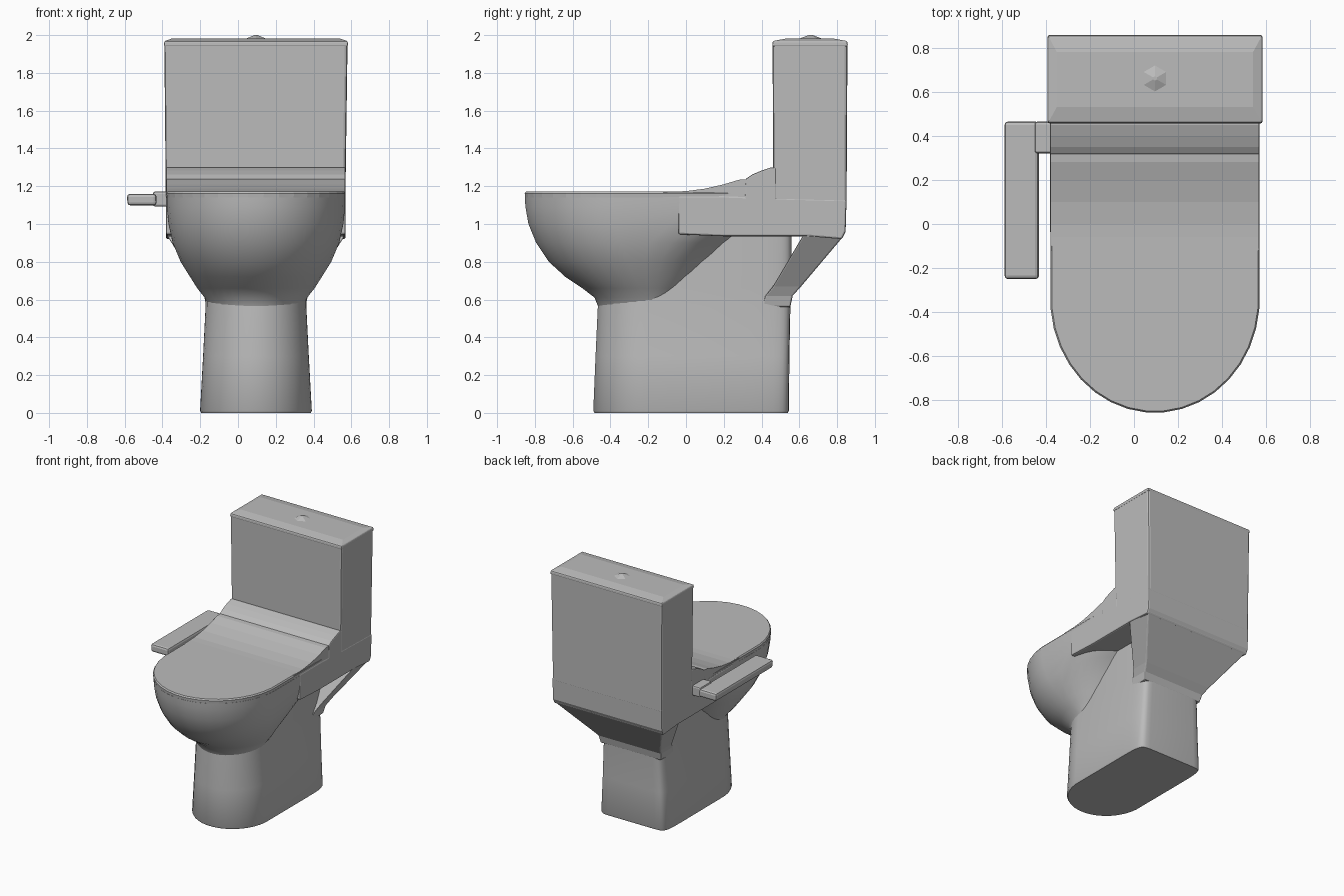
import bpy, bmesh, math

if "Cube" in bpy.data.objects:
    bpy.data.objects.remove(bpy.data.objects["Cube"])

CX = 0.095  # centre line of the body (the side arm shifts it off x = 0)

ceramic = bpy.data.materials.new("light grey ceramic")
ceramic.diffuse_color = (0.5, 0.5, 0.5, 1)
ceramic.use_nodes = True
ceramic.node_tree.nodes["Principled BSDF"].inputs["Base Color"].default_value = ceramic.diffuse_color


def finish(name, bm, bevel=0.0, smooth=None):
    bmesh.ops.recalc_face_normals(bm, faces=bm.faces)
    me = bpy.data.meshes.new(name)
    bm.to_mesh(me)
    bm.free()
    me.materials.append(ceramic)
    ob = bpy.data.objects.new(name, me)
    bpy.context.collection.objects.link(ob)
    if bevel:
        m = ob.modifiers.new("soft edges", 'BEVEL')
        m.width, m.segments, m.limit_method = bevel, 2, 'ANGLE'
        m.angle_limit = math.radians(40)
    if smooth:
        bpy.ops.object.select_all(action='DESELECT')
        ob.select_set(True)
        bpy.context.view_layer.objects.active = ob
        bpy.ops.object.shade_smooth_by_angle(angle=math.radians(smooth))
    return ob


def loft(name, rings, bevel=0.0, smooth=None):
    """Skin a stack of equal-length point rings and cap both ends."""
    bm = bmesh.new()
    vs = [[bm.verts.new(p) for p in r] for r in rings]
    n = len(rings[0])
    for a, b in zip(vs, vs[1:]):
        for i in range(n):
            j = (i + 1) % n
            bm.faces.new((a[i], a[j], b[j], b[i]))
    bm.faces.new(vs[0])
    bm.faces.new(vs[-1])
    return finish(name, bm, bevel, smooth)


def outline(z, hw, yf, yc, yb, power=2.0, n=36):
    """Elliptical front half, squarer back half (higher power = boxier)."""
    pts = []
    for i in range(n):
        t = 2 * math.pi * (i + 0.5) / n
        c, s = math.cos(t), math.sin(t)
        e = 2.0 / power if s > 0 else 1.0
        x = hw * math.copysign(abs(c) ** e, c)
        y = yc + (yb - yc) * s ** e if s > 0 else yc + (yc - yf) * s
        pts.append((CX + x, y, z))
    return pts


def rect(z, x0, x1, y0, y1):
    return [(x0, y0, z), (x1, y0, z), (x1, y1, z), (x0, y1, z)]


def side_prism(name, profile, x0, x1, bevel=0.0):
    return loft(name, [[(x, y, z) for y, z in profile] for x in (x0, x1)], bevel)


# pedestal foot, slightly waisted, flat at the back
loft("pedestal", [outline(z, hw, yf, -0.18, yb, 14) for z, hw, yf, yb in (
    (0.0, 0.29, -0.485, 0.54), (0.012, 0.296, -0.492, 0.545), (0.3, 0.28, -0.48, 0.548),
    (0.56, 0.267, -0.468, 0.553), (0.66, 0.267, -0.46, 0.56), (0.98, 0.267, -0.44, 0.56))], smooth=35)

# bowl
loft("bowl", [outline(z, hw, yf, yc, yb, p) for z, hw, yf, yc, yb, p in (
    (0.56, 0.25, -0.465, -0.19, -0.02, 2), (0.61, 0.272, -0.485, -0.2, 0.0, 2),
    (0.66, 0.312, -0.55, -0.22, 0.06, 2), (0.72, 0.35, -0.64, -0.24, 0.12, 2),
    (0.80, 0.40, -0.728, -0.27, 0.17, 2.3), (0.90, 0.442, -0.795, -0.3, 0.24, 3),
    (1.0, 0.464, -0.836, -0.32, 0.32, 5), (1.09, 0.473, -0.852, -0.33, 0.36, 8),
    (1.14, 0.474, -0.855, -0.34, 0.38, 10))], smooth=35)

# flat closed seat lid
loft("seat_lid", [outline(z, hw, yf, -0.34, 0.38, 12) for z, hw, yf in (
    (1.135, 0.472, -0.853), (1.162, 0.475, -0.856), (1.172, 0.468, -0.849))])

# rising rear of the lid and the rounded hinge cover
side_prism("lid_rise", [(-0.12, 1.13), (0.33, 1.13), (0.33, 1.238), (0.28, 1.234), (0.2, 1.21),
                        (0.1, 1.187), (0.0, 1.174), (-0.12, 1.17)], -0.378, 0.567)
side_prism("hinge_cover", [(0.31, 1.12), (0.48, 1.12), (0.48, 1.30), (0.45, 1.30), (0.40, 1.283),
                           (0.35, 1.262), (0.315, 1.238)], -0.382, 0.57, 0.008)

# deck carrying the tank
side_prism("deck", [(-0.04, 0.945), (0.2, 0.935), (0.64, 0.935), (0.825, 0.92), (0.845, 0.96),
                    (0.85, 1.13), (0.47, 1.14), (0.2, 1.15), (-0.04, 1.15)], -0.382, 0.57, 0.01)

# flared bracket between the deck and the back of the pedestal
loft("rear_flare", [rect(z, CX - hw, CX + hw, y0, y1) for z, hw, y0, y1 in (
    (0.56, 0.262, 0.40, 0.552), (0.62, 0.275, 0.42, 0.565), (0.67, 0.30, 0.46, 0.61),
    (0.94, 0.472, 0.62, 0.838))], 0.008)

# cistern tank with slightly domed lid
loft("tank", [rect(1.10, -0.382, 0.568, 0.463, 0.85), rect(1.96, -0.39, 0.58, 0.458, 0.855)], 0.015)
loft("tank_lid", [rect(1.94, -0.392, 0.583, 0.456, 0.857), rect(1.968, -0.39, 0.581, 0.458, 0.855),
                  rect(1.982, -0.35, 0.54, 0.53, 0.78)], 0.008)

# flush button, a low faceted peak
bm = bmesh.new()
bmesh.ops.create_cone(bm, cap_ends=True, segments=6, radius1=0.075, radius2=0.01, depth=0.024)
bmesh.ops.translate(bm, verts=bm.verts, vec=(CX, 0.66, 1.988))
finish("flush_button", bm)

# side control arm and its connector to the hinge cover
loft("control_arm", [rect(1.098, -0.585, -0.43, -0.25, 0.465),
                     rect(1.16, -0.588, -0.432, -0.25, 0.465)], 0.016)
loft("arm_connector", [rect(1.092, -0.45, -0.36, 0.32, 0.464),
                       rect(1.172, -0.45, -0.36, 0.32, 0.464)], 0.012)
